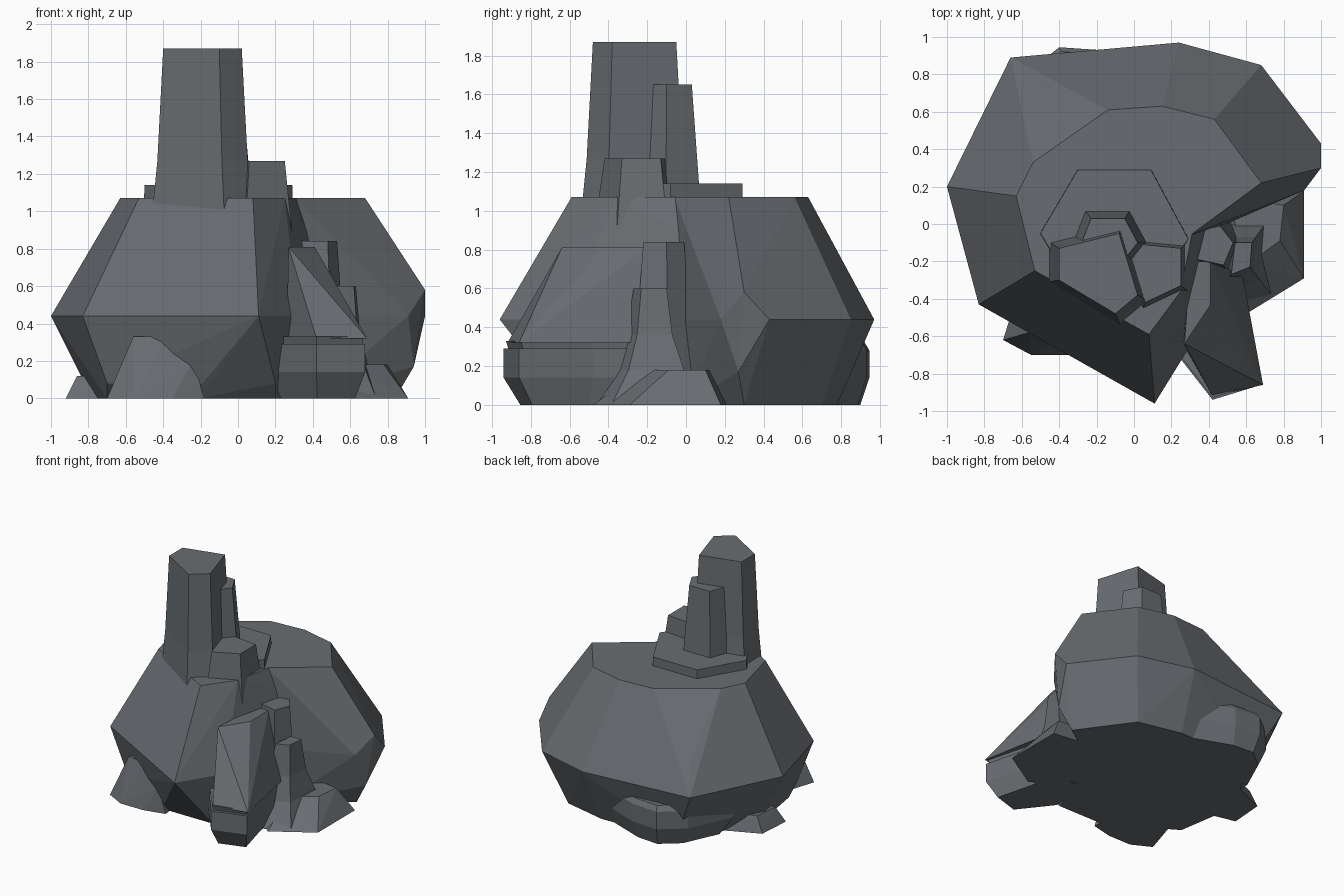
import bpy
import bmesh

cube = bpy.data.objects.get("Cube")
if cube:
    bpy.data.objects.remove(cube, do_unlink=True)

# One slate grey for all of the rock
stone = bpy.data.materials.new("slate_grey")
stone.use_nodes = True
grey = (.14, .152, .165, 1)
stone.diffuse_color = grey
shader = next(n for n in stone.node_tree.nodes if n.type == "BSDF_PRINCIPLED")
shader.inputs["Base Color"].default_value = grey
shader.inputs["Roughness"].default_value = .9

TOP, MID = 1.07, .44     # plateau height and widest height of the boulder


def finish(name, bm):
    """Turn a bmesh into a flat shaded stone object."""
    bmesh.ops.recalc_face_normals(bm, faces=bm.faces[:])
    mesh = bpy.data.meshes.new(name)
    bm.to_mesh(mesh)
    bm.free()
    mesh.materials.append(stone)
    obj = bpy.data.objects.new(name, mesh)
    bpy.context.collection.objects.link(obj)
    return obj


def chunk(name, levels):
    """Convex rock around outline points given per height."""
    bm = bmesh.new()
    for z, outline in levels.items():
        for x, y in outline:
            bm.verts.new((x, y, z))
    hull = bmesh.ops.convex_hull(bm, input=bm.verts[:])
    spare = {v for v in hull["geom_interior"] + hull["geom_unused"]
             if isinstance(v, bmesh.types.BMVert)}
    bmesh.ops.delete(bm, geom=list(spare), context="VERTS")
    bmesh.ops.dissolve_limit(bm, angle_limit=.03,
                             verts=bm.verts[:], edges=bm.edges[:])
    return finish(name, bm)


def column(name, outline, levels):
    """Rock pillar: the top outline flared about its middle, per (height, scale)."""
    bm = bmesh.new()
    count = len(outline)
    cx = sum(p[0] for p in outline) / count
    cy = sum(p[1] for p in outline) / count
    rings = [[bm.verts.new((cx + (x - cx) * s, cy + (y - cy) * s, z))
              for x, y in outline] for z, s in levels]
    bm.faces.new(rings[0])
    bm.faces.new(rings[-1][::-1])
    for upper, lower in zip(rings, rings[1:]):
        for i in range(count):
            j = (i + 1) % count
            bm.faces.new((upper[i], lower[i], lower[j], upper[j]))
    return finish(name, bm)


# Main boulder, as two masses that leave a cleft on the front right
chunk("main_boulder", {
    TOP: [(-.63, .15), (-.53, -.25), (.08, -.59), (.25, -.36), (.3, -.06),
          (.43, .56), (.15, .63), (-.14, .61), (-.54, .33)],
    .66: [(-.56, .75)],
    MID: [(-1, .2), (-.83, -.43), (.11, -.96), (.32, -.62),
          (.68, .85), (.24, .97), (-.66, .89)],
    .08: [(-.7, -.4), (-.19, -.66), (.2, -.68)],
    0: [(-.7, -.3), (-.2, -.6), (.2, -.6), (.4, 0),
        (.55, .7), (.2, .78), (-.45, .76), (-.78, .2)],
})
chunk("side_boulder", {
    TOP: [(.3, -.06), (.68, .22), (.43, .56), (.15, .63)],
    .58: [(1, .3)],
    MID: [(.4, -.04), (.91, .18), (1, .43), (.68, .85), (.24, .97)],
    .17: [(.94, .27)],
    0: [(.4, 0), (.84, .3), (.55, .7), (.2, .78)],
})

# Stepped tower on the plateau
column("tower", [(-.4, -.3), (-.4, -.13), (-.08, -.05), (.02, -.38), (-.1, -.48)],
       [(1.87, 1), (1.27, 1.15), (.95, 1.3)])
column("rear_pillar", [(-.28, -.1), (-.23, .03), (-.05, .03), (.02, -.1),
                       (-.06, -.2), (-.2, -.2)], [(1.65, 1), (TOP, 1.35)])
column("tower_step", [(-.05, -.1), (.25, -.13), (.25, -.33), (.06, -.42)],
       [(1.27, 1), (.85, 1.35)])
column("tower_plinth", [(-.5, -.05), (-.3, .29), (.09, .29), (.29, -.08),
                        (.1, -.35), (-.35, -.3)], [(1.14, 1), (1, 1.01)])

# Leaning wedge and its ledge in front of the cleft
chunk("front_wedge", {
    .81: [(.27, -.64), (.41, -.43), (.41, -.2), (.3, -.2)],
    .6: [(.53, -.45)],
    .32: [(.26, -.64), (.42, -.92), (.69, -.86), (.58, -.27), (.28, -.2)],
})
wedge_foot = [(.17, -.62), (.42, -.94), (.68, -.86), (.58, -.48), (.55, -.2), (.2, -.2)]
column("wedge_ledge", wedge_foot, [(.29, 1), (.14, 1), (0, .78)])
column("wedge_collar", wedge_foot, [(.33, .97), (.28, .93)])

# Spires and scree filling the cleft
column("tall_spire", [(.34, -.19), (.48, -.22), (.53, -.1), (.46, -.01), (.33, -.04)],
       [(.84, 1), (.4, 1.3), (0, 1.8)])
column("short_spire", [(.52, -.27), (.62, -.23), (.63, -.1), (.54, -.1)],
       [(.6, 1), (.36, 1.4), (.18, 2.2), (0, 3.8)])
chunk("scree_apron", {
    .18: [(.8, .1), (.78, -.09), (.5, .15), (.6, -.22)],
    0: [(.91, -.29), (.91, .18), (.4, .25), (.4, -.3), (.6, -.48)],
})

# Buttresses around the foot
chunk("front_buttress", {
    .33: [(-.56, -.58), (-.4, -.62), (-.45, -.4)],
    .2: [(-.24, -.66)],
    0: [(-.7, -.62), (-.55, -.7), (-.35, -.7), (-.18, -.66), (-.6, -.3), (-.2, -.4)],
})
chunk("side_buttress", {
    .12: [(-.86, .1), (-.84, .3), (-.7, .1), (-.7, .35)],
    0: [(-.92, .05), (-.9, .32), (-.7, 0), (-.6, .45)],
})

# Long ledge under the rear overhang
column("rear_ledge", [(.3, .75), (-.18, .93), (-.4, .945), (-.58, .8), (-.74, .45), (-.1, .4)],
       [(.32, .9), (.28, 1), (.14, 1), (0, .8)])
